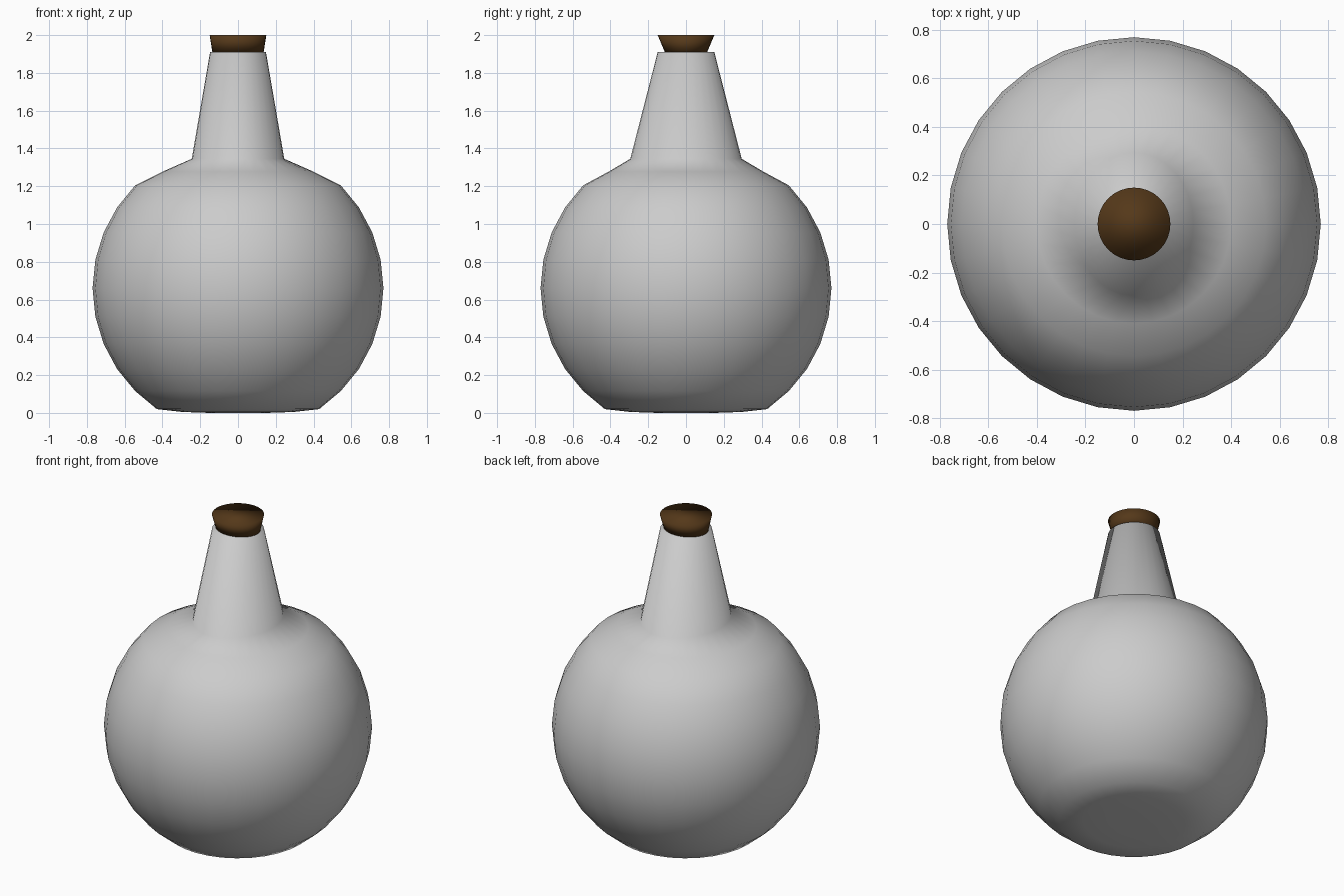
import bpy, bmesh, math

if "Cube" in bpy.data.objects:
    bpy.data.objects.remove(bpy.data.objects["Cube"])

SEG = 32


def lathe(name, rings):
    """Skin a stack of elliptical rings (rx, ry, z) and cap both ends."""
    bm = bmesh.new()
    loops = []
    for rx, ry, z in rings:
        loops.append([bm.verts.new((rx * math.cos(2 * math.pi * i / SEG),
                                    ry * math.sin(2 * math.pi * i / SEG), z))
                      for i in range(SEG)])
    for a, b in zip(loops, loops[1:]):
        for i in range(SEG):
            j = (i + 1) % SEG
            bm.faces.new((a[i], a[j], b[j], b[i]))
    bm.faces.new(loops[0][::-1])
    bm.faces.new(loops[-1])
    for f in bm.faces:
        f.smooth = True
    mesh = bpy.data.meshes.new(name)
    bm.to_mesh(mesh)
    bm.free()
    obj = bpy.data.objects.new(name, mesh)
    bpy.context.collection.objects.link(obj)
    return obj


# Flask: flattened base, spherical body, then an oval-footed tapering neck
R, CZ = 0.77, 0.66
rings = [(0.15, 0.15, 0.0), (0.295, 0.295, 0.005), (0.43, 0.43, 0.02)]
for k in range(-4, 5):
    a = math.radians(11.25 * k)
    r = R * math.cos(a)
    rings.append((r, r, CZ + R * math.sin(a)))
rings += [(0.40, 0.41, 1.277), (0.245, 0.295, 1.345), (0.148, 0.15, 1.91)]
lathe("flask", rings)

# Cork: flares outward towards the top
cork = lathe("cork", [(0.135, 0.11, 1.905), (0.15, 0.15, 2.0)])
brown = bpy.data.materials.new("cork_brown")
brown.diffuse_color = (0.09, 0.04, 0.01, 1)
brown.use_nodes = True
brown.node_tree.nodes["Principled BSDF"].inputs["Base Color"].default_value = brown.diffuse_color
cork.data.materials.append(brown)
